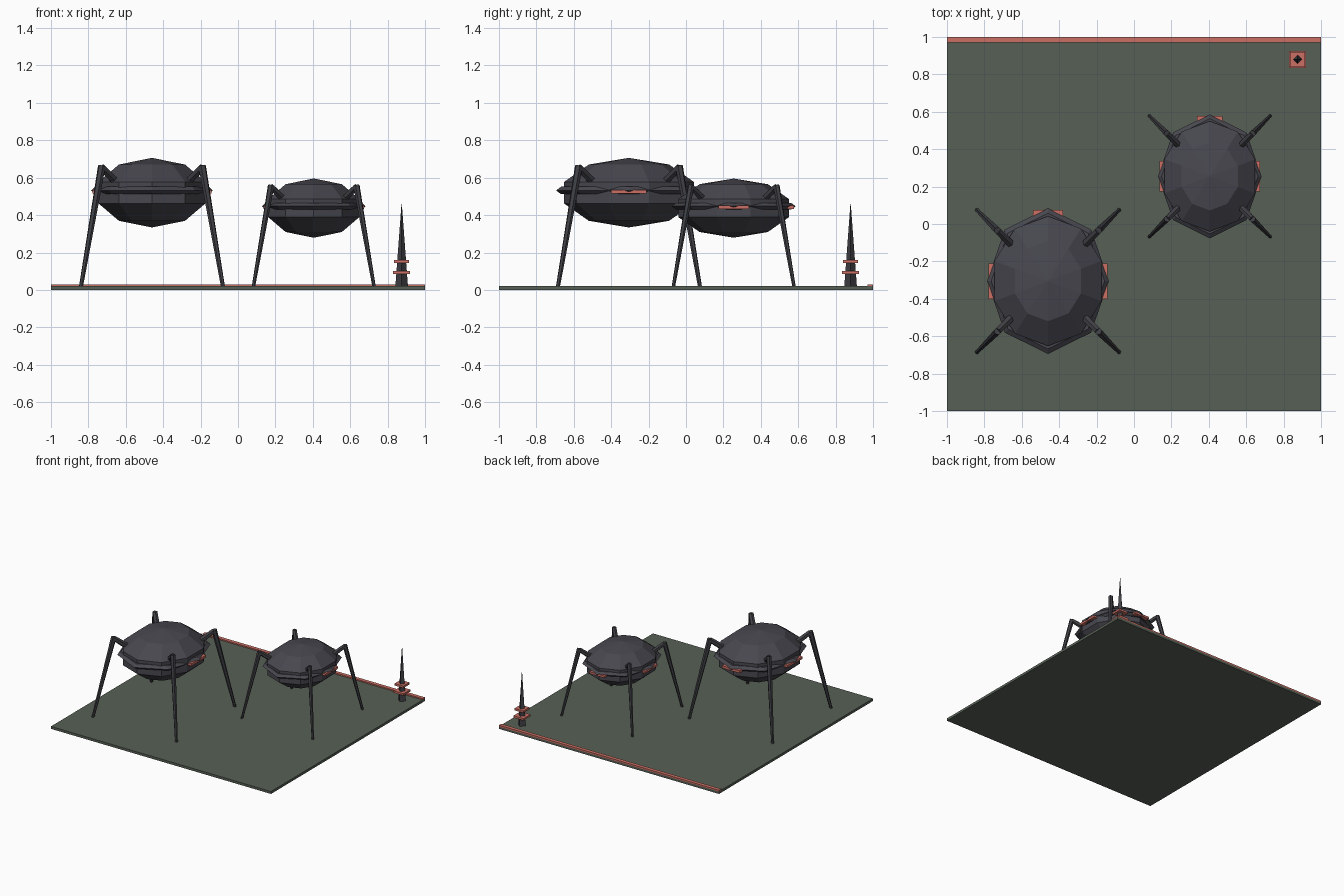
import bpy, bmesh, math
from mathutils import Vector, Matrix

if "Cube" in bpy.data.objects:
    bpy.data.objects.remove(bpy.data.objects["Cube"])


def material(name, rgb):
    m = bpy.data.materials.new(name)
    m.diffuse_color = (*rgb, 1)
    m.use_nodes = True
    m.node_tree.nodes["Principled BSDF"].inputs["Base Color"].default_value = m.diffuse_color
    return m


GROUND = material("grey_green", (0.095, 0.118, 0.092))
HULL = material("dark_violet_grey", (0.064, 0.063, 0.078))
LEG = material("dark_grey", (0.050, 0.051, 0.060))
RED = material("coral_red", (0.60, 0.16, 0.13))


def finish(bm, name, mat):
    bmesh.ops.recalc_face_normals(bm, faces=bm.faces[:])
    me = bpy.data.meshes.new(name)
    bm.to_mesh(me)
    bm.free()
    me.materials.append(mat)
    ob = bpy.data.objects.new(name, me)
    bpy.context.collection.objects.link(ob)
    return ob


def box(name, center, size, mat):
    bm = bmesh.new()
    m = Matrix.Translation(center) @ Matrix.Diagonal((*size, 1))
    bmesh.ops.create_cube(bm, size=1, matrix=m)
    return finish(bm, name, mat)


def rod(name, a, b, r1, r2, sides, mat):
    # tapered rod from point a to point b
    a, b = Vector(a), Vector(b)
    d = b - a
    m = Matrix.Translation((a + b) / 2) @ d.to_track_quat('Z', 'Y').to_matrix().to_4x4()
    bm = bmesh.new()
    bmesh.ops.create_cone(bm, cap_ends=True, segments=sides, radius1=r1,
                          radius2=r2, depth=d.length, matrix=m)
    return finish(bm, name, mat)


def rim(name, center, rx, ry, s):
    # eight-sided ring with a pointed outer edge
    bm = bmesh.new()
    section = [(1.0, 0), (0.93, 0.02 * s), (0.80, 0.02 * s), (0.80, -0.02 * s), (0.93, -0.02 * s)]
    loops = []
    for i in range(8):
        a = math.pi / 4 * i
        loops.append([bm.verts.new(Vector(center) + Vector((rx * f * math.cos(a), ry * f * math.sin(a), z)))
                      for f, z in section])
    n = len(section)
    for i in range(8):
        p, q = loops[i], loops[(i + 1) % 8]
        for j in range(n):
            k = (j + 1) % n
            bm.faces.new((p[j], q[j], q[k], p[k]))
    return finish(bm, name, HULL)


def pod(label, cx, cy, cz, s):
    # faceted hull
    bm = bmesh.new()
    m = Matrix.Translation((cx, cy, cz)) @ Matrix.Diagonal((0.316 * s, 0.365 * s, 0.186 * s, 1))
    bmesh.ops.create_uvsphere(bm, u_segments=10, v_segments=5, radius=1, matrix=m)
    finish(bm, label + "_hull", HULL)
    rim(label + "_rim", (cx, cy, cz + 0.012 * s), 0.326 * s, 0.39 * s, s)
    # light plates on both sides and the back
    pz = cz + 0.005 * s
    for side, nm in ((-1, "left"), (1, "right")):
        box(f"{label}_{nm}_light", (cx + side * 0.295 * s, cy, pz), (0.045 * s, 0.19 * s, 0.02 * s), RED)
    box(label + "_back_light", (cx, cy + 0.36 * s, pz), (0.16 * s, 0.04 * s, 0.02 * s), RED)
    # four two-part legs
    for sx in (-1, 1):
        for sy in (-1, 1):
            nm = f"{label}_{'front' if sy < 0 else 'back'}_{'left' if sx < 0 else 'right'}"
            hip = (cx + sx * 0.18 * s, cy + sy * 0.18 * s, cz + 0.045 * s)
            knee = (cx + sx * 0.268 * s, cy + sy * 0.268 * s, cz + 0.135 * s)
            foot = (cx + sx * 0.38 * s, cy + sy * 0.38 * s, 0.015)
            rod(nm + "_upper_leg", hip, knee, 0.024 * s, 0.02 * s, 6, LEG)
            rod(nm + "_lower_leg", (knee[0], knee[1], knee[2] + 0.008 * s), foot, 0.021 * s, 0.011 * s, 6, LEG)


# ground slab with a red strip along the back
box("ground_slab", (0, 0, 0.01), (2, 2, 0.02), GROUND)
box("back_strip", (0, 0.985, 0.024), (2, 0.03, 0.012), RED)

# two walking pods
pod("large_pod", -0.46, -0.305, 0.52, 1.0)
pod("small_pod", 0.405, 0.255, 0.4375, 0.85)

# marker spike with two square collars
rod("marker_spike", (0.875, 0.88, 0.015), (0.875, 0.88, 0.46), 0.034, 0.001, 4, LEG)
box("lower_collar", (0.875, 0.88, 0.093), (0.09, 0.09, 0.016), RED)
box("upper_collar", (0.875, 0.88, 0.152), (0.08, 0.08, 0.016), RED)
